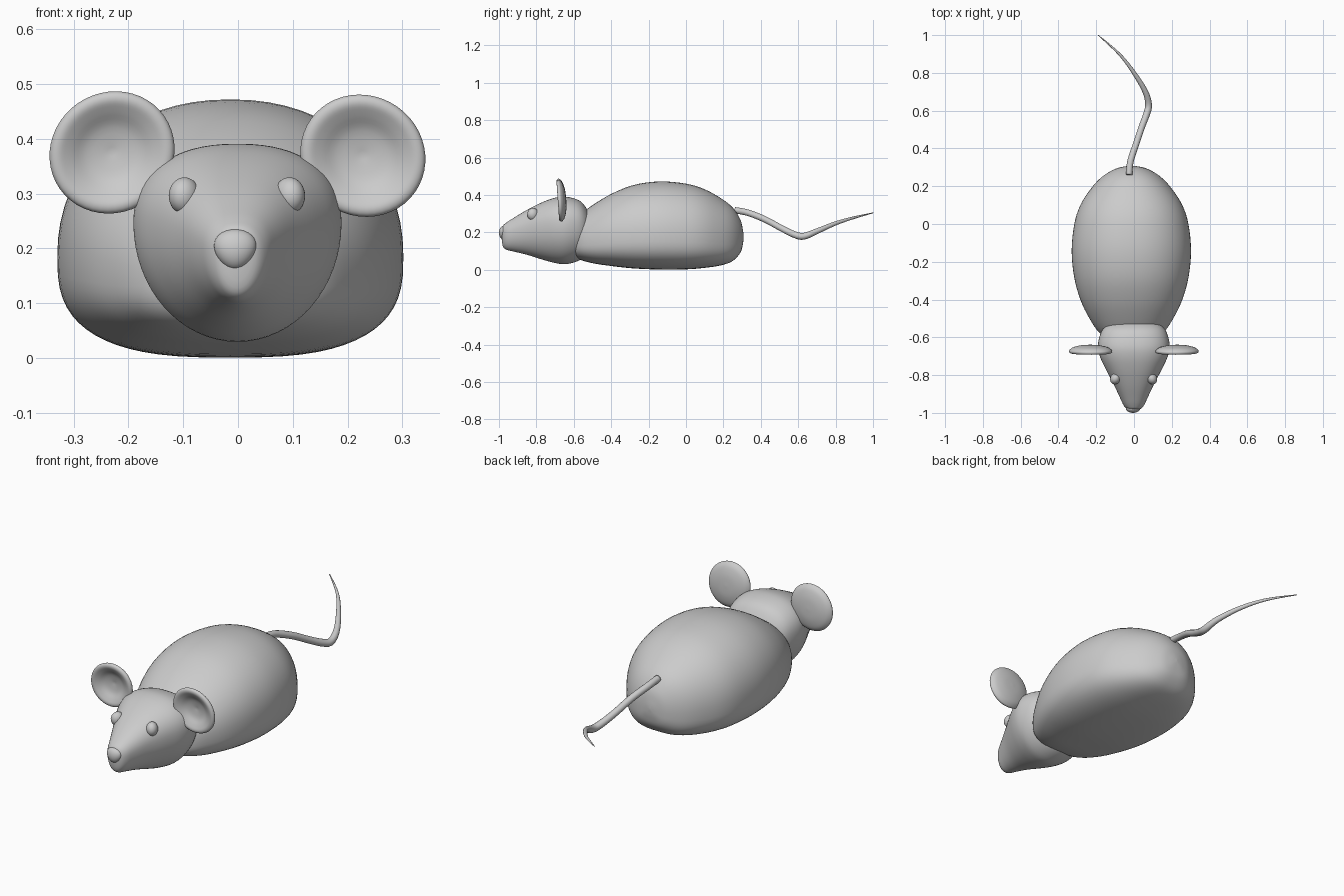
import bpy, bmesh, math
from mathutils import Vector, Matrix

if "Cube" in bpy.data.objects:
    bpy.data.objects.remove(bpy.data.objects["Cube"])


def finish(name, bm, matrix=None):
    if matrix is not None:
        bmesh.ops.transform(bm, matrix=matrix, verts=bm.verts)
    bmesh.ops.recalc_face_normals(bm, faces=bm.faces)
    for f in bm.faces:
        f.smooth = True
    me = bpy.data.meshes.new(name)
    bm.to_mesh(me)
    bm.free()
    ob = bpy.data.objects.new(name, me)
    bpy.context.collection.objects.link(ob)
    return ob


def smooth_rows(rows, steps):
    """Catmull-Rom interpolation through rows of numbers."""
    pts = [rows[0]] + rows + [rows[-1]]
    out = []
    for i in range(1, len(pts) - 2):
        for s in range(steps):
            t = s / steps
            out.append([0.5 * (2 * b + (c - a) * t + (2 * a - 5 * b + 4 * c - d) * t * t
                               + (3 * b - a - 3 * c + d) * t ** 3)
                        for a, b, c, d in zip(*pts[i - 1:i + 3])])
    return out + [rows[-1]]


def loft(name, rows, x0, mid, top_exp, low_exp, sides=64):
    """Rows are (y, half width, top z, bottom z); mid is the height of the widest point."""
    bm = bmesh.new()
    rings = []
    for y, w, zt, zb in smooth_rows(rows, 4):
        w = max(w, 0.0005)
        zm = zb + (zt - zb) * mid
        ring = []
        for k in range(sides):
            a = 2 * math.pi * k / sides
            c, s = math.cos(a), math.sin(a)
            e = 2 / (top_exp if s > 0 else low_exp)
            h = (zt - zm) if s > 0 else (zm - zb)
            ring.append(bm.verts.new((x0 + w * math.copysign(abs(c) ** e, c), y,
                                      zm + h * math.copysign(abs(s) ** e, s))))
        rings.append(ring)
    for r, q in zip(rings, rings[1:]):
        for k in range(sides):
            j = (k + 1) % sides
            bm.faces.new((r[k], r[j], q[j], q[k]))
    bm.faces.new(rings[0])
    bm.faces.new(rings[-1])
    return finish(name, bm)


# Body
loft("body", [
    (-0.64, 0.001, 0.18, 0.16), (-0.62, 0.09, 0.24, 0.10), (-0.58, 0.165, 0.285, 0.06),
    (-0.50, 0.222, 0.345, 0.035), (-0.40, 0.27, 0.405, 0.02), (-0.28, 0.303, 0.453, 0.007),
    (-0.14, 0.316, 0.472, 0.001), (0.0, 0.302, 0.46, 0.002), (0.10, 0.27, 0.43, 0.01),
    (0.19, 0.212, 0.38, 0.024), (0.25, 0.155, 0.332, 0.047), (0.29, 0.09, 0.27, 0.09),
    (0.304, 0.04, 0.215, 0.135), (0.308, 0.001, 0.18, 0.175)],
    -0.014, 0.39, 2.15, 2.8)

# Head
loft("head", [
    (-0.495, 0.001, 0.22, 0.21), (-0.505, 0.07, 0.27, 0.14), (-0.53, 0.135, 0.325, 0.085),
    (-0.57, 0.172, 0.37, 0.05), (-0.64, 0.19, 0.39, 0.03), (-0.70, 0.18, 0.385, 0.036),
    (-0.77, 0.148, 0.36, 0.055), (-0.85, 0.106, 0.32, 0.08), (-0.92, 0.073, 0.278, 0.097),
    (-0.96, 0.054, 0.252, 0.107), (-0.98, 0.034, 0.232, 0.128), (-0.987, 0.001, 0.19, 0.185)],
    -0.001, 0.6, 2.3, 2.0)

# Nose: a ball narrowed towards the bottom
bm = bmesh.new()
bmesh.ops.create_uvsphere(bm, u_segments=32, v_segments=16, radius=1)
for v in bm.verts:
    v.co.x *= 1 + 0.2 * v.co.z
finish("nose", bm, Matrix.Translation((-0.005, -0.975, 0.198)) @ Matrix.Diagonal((0.038, 0.025, 0.037, 1)))

# Eyes and dished ears
ear_profile = [(0, 0.022), (0.05, 0.019), (0.09, 0.009), (0.108, -0.003), (0.113, -0.012),
               (0.108, -0.021), (0.095, -0.023), (0.075, -0.014), (0.045, 0.002), (0, 0.010)]
for side, label, ear_x, ear_z in ((-1, "left", -0.23, 0.376), (1, "right", 0.228, 0.370)):
    bm = bmesh.new()
    bmesh.ops.create_uvsphere(bm, u_segments=32, v_segments=16, radius=0.032)
    finish(label + "_eye", bm, Matrix.Translation((side * 0.096 - 0.002, -0.818, 0.296))
           @ Matrix.Rotation(side * math.radians(30), 4, 'Z') @ Matrix.Diagonal((0.85, 1, 1.05, 1)))

    bm = bmesh.new()
    verts = [bm.verts.new((r, y, 0)) for r, y in smooth_rows(ear_profile, 4)]
    edges = [bm.edges.new(p) for p in zip(verts, verts[1:])]
    bmesh.ops.spin(bm, geom=verts + edges, axis=(0, 1, 0), cent=(0, 0, 0),
                   angle=2 * math.pi, steps=48, use_duplicate=False)
    bmesh.ops.remove_doubles(bm, verts=bm.verts, dist=0.0002)
    finish(label + "_ear", bm, Matrix.Translation((ear_x, -0.662, ear_z))
           @ Matrix.Rotation(math.radians(4), 4, 'X')
           @ Matrix.Rotation(side * math.radians(35), 4, 'Y') @ Matrix.Diagonal((1.03, 1, 0.97, 1)))

# Tail: tapered tube along a bent path (x, y, z, radius)
path = smooth_rows([
    (-0.026, 0.26, 0.318, 0.017), (-0.019, 0.33, 0.305, 0.017), (0.010, 0.42, 0.270, 0.017),
    (0.040, 0.51, 0.222, 0.017), (0.066, 0.58, 0.188, 0.018), (0.077, 0.63, 0.179, 0.018),
    (0.060, 0.70, 0.206, 0.015), (0.0, 0.80, 0.248, 0.011), (-0.078, 0.90, 0.279, 0.007),
    (-0.19, 1.0, 0.304, 0.002)], 5)
bm = bmesh.new()
rings = []
for i, (x, y, z, r) in enumerate(path):
    d = (Vector(path[min(i + 1, len(path) - 1)][:3]) - Vector(path[max(i - 1, 0)][:3])).normalized()
    u = d.cross(Vector((0, 0, 1))).normalized()
    n = u.cross(d)
    rings.append([bm.verts.new(Vector((x, y, z)) + r * (u * math.cos(k * math.pi / 8) + n * math.sin(k * math.pi / 8)))
                  for k in range(16)])
for a, b in zip(rings, rings[1:]):
    for k in range(16):
        j = (k + 1) % 16
        bm.faces.new((a[k], a[j], b[j], b[k]))
bm.faces.new(rings[0])
bm.faces.new(rings[-1])
finish("tail", bm)
